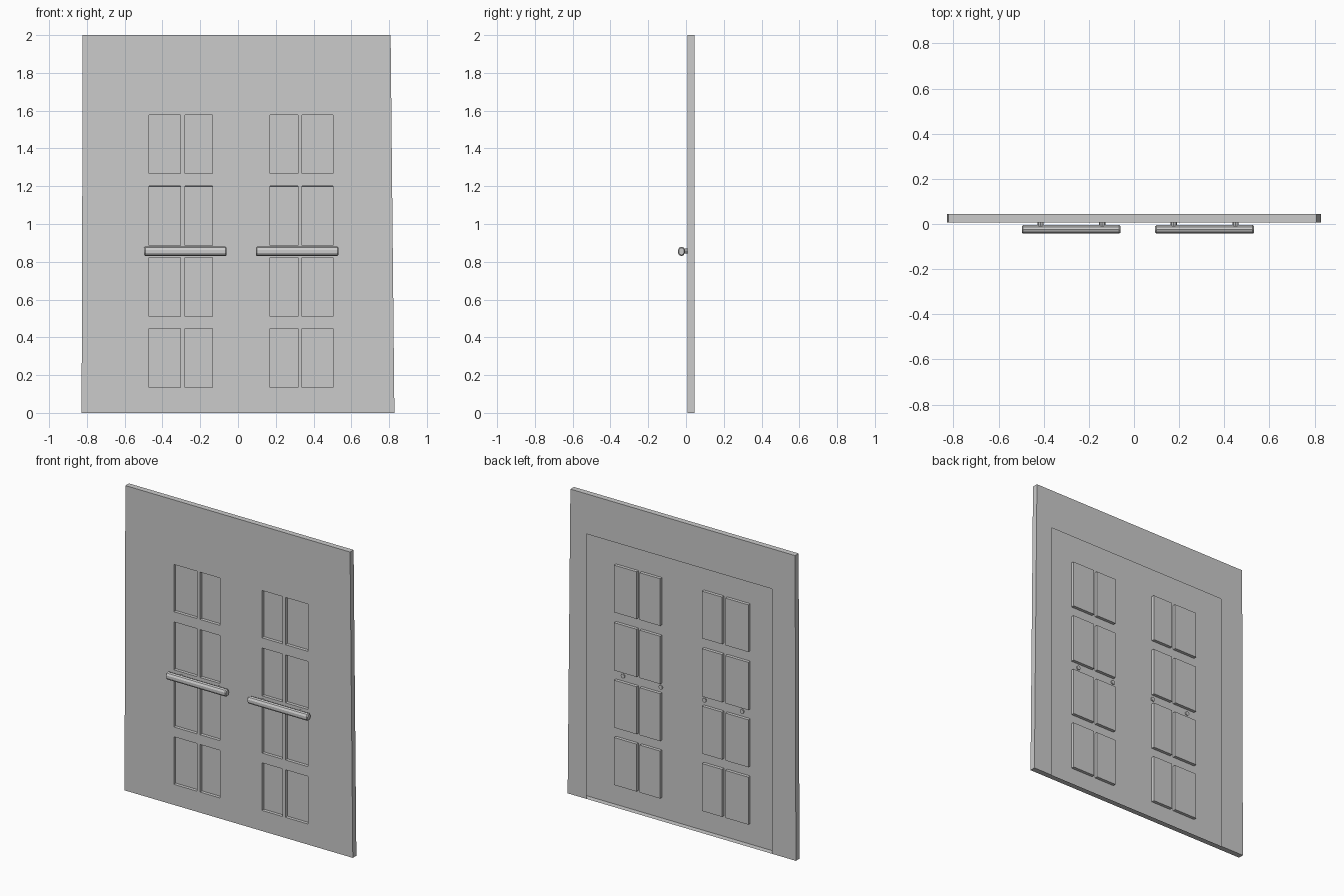
import bpy, bmesh, math
from mathutils import Matrix, Vector

if "Cube" in bpy.data.objects:
    bpy.data.objects.remove(bpy.data.objects["Cube"])

FRONT, BACK, PANEL_DEPTH = 0.007, 0.044, 0.02
COLS = [(-0.471, -0.304), (-0.28, -0.135), (0.169, 0.317), (0.339, 0.503)]
ROWS = [(0.135, 0.447), (0.511, 0.823), (0.886, 1.2), (1.267, 1.577)]


def finish(name, bm):
    mesh = bpy.data.meshes.new(name)
    bm.to_mesh(mesh)
    bm.free()
    obj = bpy.data.objects.new(name, mesh)
    bpy.context.collection.objects.link(obj)
    return obj


def left(z):
    return -0.828 + 0.003 * z


def right(z):
    return 0.828 - 0.01 * z


# Door front: a sheet cut into a grid, with the panel cells pushed in
bm = bmesh.new()
zs = [0] + [z for row in ROWS for z in row] + [2]
grid = []
for z in zs:
    xs = [left(z)] + [x for col in COLS for x in col] + [right(z)]
    grid.append([bm.verts.new((x, FRONT, z)) for x in xs])
panels = []
for j in range(len(zs) - 1):
    for i in range(len(grid[0]) - 1):
        f = bm.faces.new((grid[j][i], grid[j][i + 1], grid[j + 1][i + 1], grid[j + 1][i]))
        if i % 2 and j % 2:
            panels.append(f)
bm.normal_update()
bmesh.ops.inset_individual(bm, faces=panels, thickness=0.0005, depth=-PANEL_DEPTH)

# Outer rim running back from the sheet
rim = [e for e in bm.edges if e.is_boundary]
ext = bmesh.ops.extrude_edge_only(bm, edges=rim)["geom"]
for v in ext:
    if isinstance(v, bmesh.types.BMVert):
        v.co.y = BACK
bmesh.ops.recalc_face_normals(bm, faces=bm.faces)
finish("door_slab", bm)

# Thin surround on the back, open at the bottom
bm = bmesh.new()
xl, xr, zt = -0.655, 0.692, 1.737
outline = [(left(0), 0), (left(2), 2), (right(2), 2), (right(0), 0)]
inner = [(xl, 0), (xl, zt), (xr, zt), (xr, 0)]
o = [bm.verts.new((x, BACK, z)) for x, z in outline]
n = [bm.verts.new((x, BACK, z)) for x, z in inner]
for k in range(3):
    bm.faces.new((o[k], o[k + 1], n[k + 1], n[k]))
finish("back_surround", bm)


def rod(name, start, end, radius, sides, squash=1.0, bevel=0.0):
    start, end = Vector(start), Vector(end)
    axis = end - start
    bm = bmesh.new()
    bmesh.ops.create_cone(bm, cap_ends=True, segments=sides, radius1=radius,
                          radius2=radius, depth=axis.length)
    if bevel:
        caps = [e for e in bm.edges if abs(e.verts[0].co.z - e.verts[1].co.z) < 1e-5]
        bmesh.ops.bevel(bm, geom=caps, offset=bevel, segments=1, affect='EDGES')
    rot = axis.to_track_quat('Z', 'Y').to_matrix().to_4x4()
    mat = (Matrix.Translation((start + end) / 2)
           @ Matrix.Diagonal((1, squash, 1, 1)) @ rot)
    bmesh.ops.transform(bm, matrix=mat, verts=bm.verts)
    return finish(name, bm)


# Pull bars, each on two short posts that poke through the sheet
for side, x0, x1, posts in (("left", -0.497, -0.06, (-0.414, -0.141)),
                            ("right", 0.094, 0.532, (0.176, 0.45))):
    rod(side + "_pull_bar", (x0, -0.024, 0.855), (x1, -0.024, 0.855),
        0.025, 10, squash=0.8, bevel=0.006)
    for k, px in enumerate(posts):
        rod(f"{side}_bar_post_{k + 1}", (px, -0.012, 0.857), (px, 0.014, 0.857), 0.014, 8)
